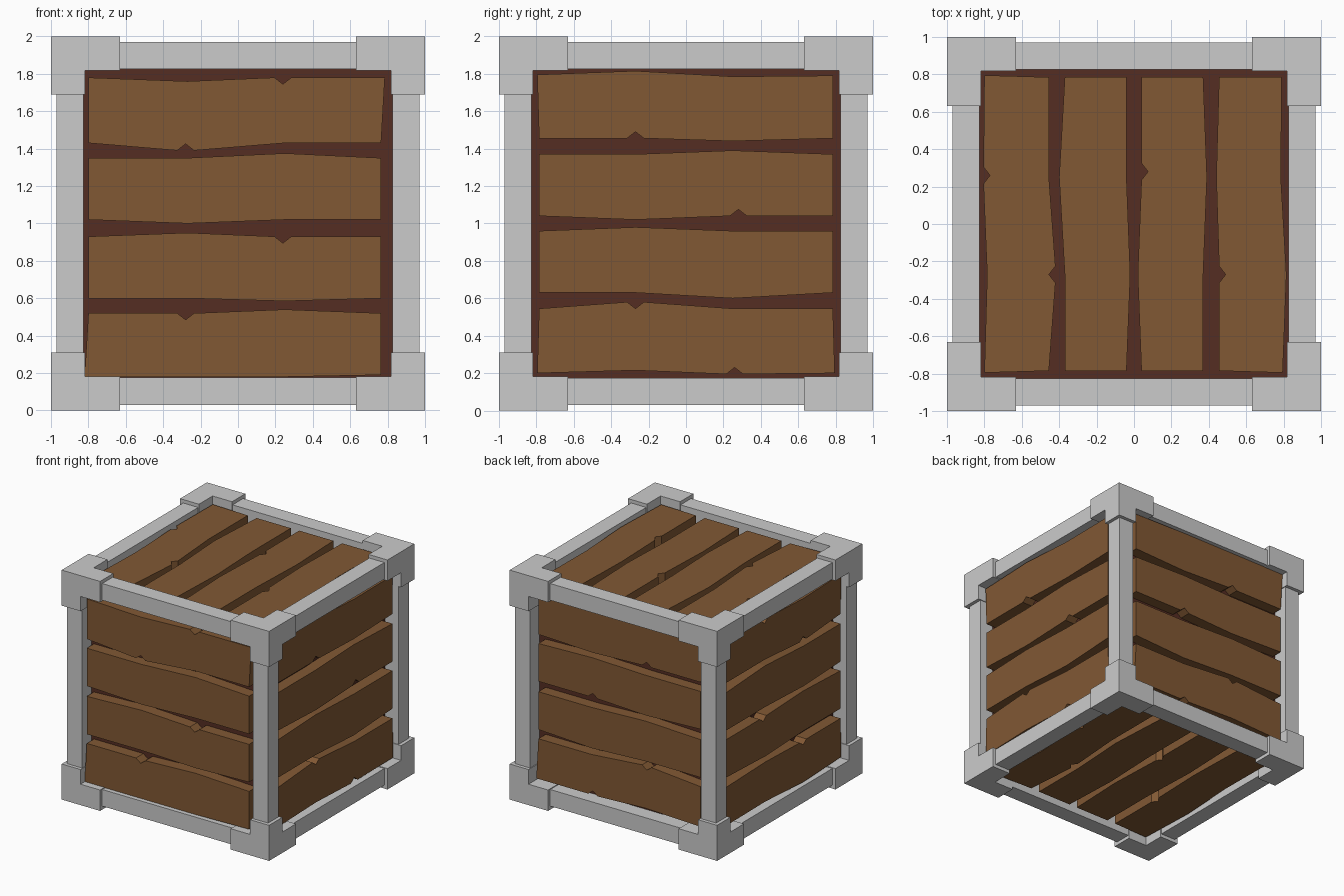
import bpy, bmesh
from itertools import product
from mathutils import Vector

if "Cube" in bpy.data.objects:
    bpy.data.objects.remove(bpy.data.objects["Cube"])


def material(name, rgb):
    m = bpy.data.materials.new(name)
    m.diffuse_color = (*rgb, 1)
    m.use_nodes = True
    m.node_tree.nodes["Principled BSDF"].inputs["Base Color"].default_value = m.diffuse_color
    return m


WOOD = material("plank_wood", (0.22, 0.098, 0.034))
DARK = material("dark_wood", (0.09, 0.026, 0.016))


def finish(bm, name, mat=None):
    bmesh.ops.recalc_face_normals(bm, faces=bm.faces)
    me = bpy.data.meshes.new(name)
    bm.to_mesh(me)
    bm.free()
    if mat:
        me.materials.append(mat)
    ob = bpy.data.objects.new(name, me)
    bpy.context.collection.objects.link(ob)


def box(bm, lo, hi):
    verts = bmesh.ops.create_cube(bm, size=1)["verts"]
    for v in verts:
        v.co = Vector([lo[i] if v.co[i] < 0 else hi[i] for i in range(3)])


# Dark inner box
bm = bmesh.new()
box(bm, (-0.84, -0.84, 0.16), (0.84, 0.84, 1.84))
finish(bm, "inner_box", DARK)

# Twelve frame beams
IN, OUT = 0.825, 0.97
for axis, label in enumerate(("cross_beam", "side_beam", "upright_beam")):
    for a, b in product((-1, 1), repeat=2):
        lo, hi = [0, 0, 0], [0, 0, 0]
        lo[axis], hi[axis] = -0.75, 0.75
        for i, s in zip([i for i in range(3) if i != axis], (a, b)):
            lo[i], hi[i] = sorted((s * IN, s * OUT))
        lo[2] += 1
        hi[2] += 1
        bm = bmesh.new()
        box(bm, lo, hi)
        finish(bm, label)

# Eight corner brackets: a small block with an arm pulled out along each edge
ARM_END = (0.63, 0.63, 0.69)
for s in product((-1, 1), repeat=3):
    bm = bmesh.new()
    box(bm, (0.818,) * 3, (1, 1, 1))
    bm.normal_update()
    inner = [f for f in bm.faces if sum(f.calc_center_median()) < 2.8 and
             min(f.calc_center_median()) < 0.83]
    for f in inner:
        c = f.calc_center_median()
        axis = min(range(3), key=lambda i: c[i])
        new = bmesh.ops.extrude_discrete_faces(bm, faces=[f])["faces"][0]
        for v in new.verts:
            v.co[axis] = ARM_END[axis]
    bmesh.ops.remove_doubles(bm, verts=bm.verts, dist=1e-5)
    for v in bm.verts:
        v.co = Vector([v.co[i] * s[i] for i in range(3)])
        v.co.z += 1
    finish(bm, "corner_bracket")

# Planks: lower edge, upper edge, (lower, upper) notch positions, (left, right) end flare
FRONT = [
    ((1.43, 1.39, 1.43, 1.43), (1.78, 1.76, 1.78, 1.78), (-.28, .24), (0, .02)),
    ((1.02, 1.00, 1.02, 1.02), (1.35, 1.35, 1.375, 1.35), (None, None), (0, 0)),
    ((.60, .60, .585, .60), (.93, .95, .93, .93), (None, .24), (0, 0)),
    ((.18, .18, .18, .19), (.52, .52, .54, .52), (None, -.28), (-.02, 0))]
RIGHT = [
    ((1.455, 1.455, 1.44, 1.455), (1.795, 1.815, 1.785, 1.79), (-.27, None), (.01, 0)),
    ((1.04, 1.02, 1.04, 1.04), (1.37, 1.37, 1.39, 1.37), (.28, None), (0, 0)),
    ((.63, .63, .60, .63), (.96, .98, .96, .96), (None, None), (0, 0)),
    ((.20, .215, .195, .20), (.545, .58, .545, .545), (.26, -.27), (-.01, -.01))]


def edge(us, vs, notch, inward):
    pts = list(zip(us, vs))
    if notch is not None:
        k = 1 if notch < 0 else 2
        v = vs[k]
        pts[k:k + 1] = [(notch - .045, v), (notch, v + inward), (notch + .045, v)]
    return pts


def plank(name, spec, ends, place):
    lo, hi, (nlo, nhi), (fl, fr) = spec
    l, r = ends
    bottom = edge((l + min(fl, 0), -.27, .25, r - min(fr, 0)), lo, nlo, .035)
    top = edge((l - max(fl, 0), -.27, .25, r + max(fr, 0)), hi, nhi, -.035)
    bm = bmesh.new()
    loop = bottom + top[::-1]
    back = [bm.verts.new(place(u, v - 1, 0.83)) for u, v in loop]
    face = [bm.verts.new(place(u, v - 1, 0.94)) for u, v in loop]
    n = len(loop)
    bm.faces.new(face)
    bm.faces.new(back[::-1])
    for i in range(n):
        j = (i + 1) % n
        bm.faces.new((back[i], back[j], face[j], face[i]))
    finish(bm, name, WOOD)


# The back, left and bottom repeat the front, right and top turned around
FACES = {
    "front": (FRONT, (-.80, .765), lambda u, v, d: (u, -d, v + 1)),
    "back": (FRONT, (-.80, .765), lambda u, v, d: (u, d, 1 - v)),
    "right": (RIGHT, (-.785, .785), lambda u, v, d: (d, u, v + 1)),
    "left": (RIGHT, (-.785, .785), lambda u, v, d: (-d, u, 1 - v)),
    "top": (RIGHT, (-.785, .785), lambda u, v, d: (v, u, 1 + d)),
    "bottom": (RIGHT, (-.785, .785), lambda u, v, d: (-v, u, 1 - d))}
for side, (specs, ends, place) in FACES.items():
    for spec in specs:
        plank(side + "_plank", spec, ends, place)
